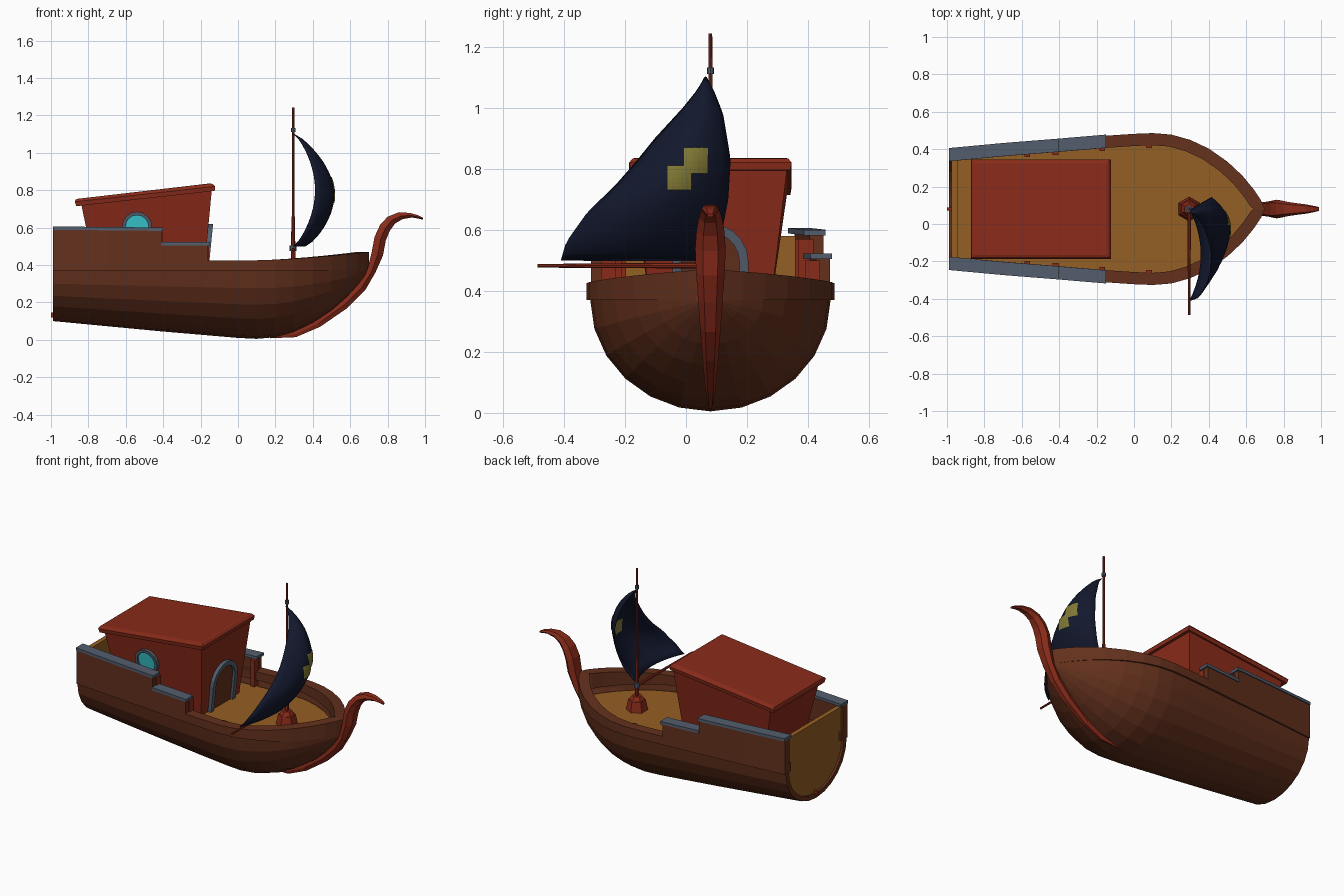
import bpy, bmesh, math
from mathutils import Matrix, Vector

if "Cube" in bpy.data.objects:
    bpy.data.objects.remove(bpy.data.objects["Cube"])

CY = 0.08  # ship centre line

def mat(name, c):
    m = bpy.data.materials.new(name)
    m.diffuse_color = (*c, 1)
    m.use_nodes = True
    m.node_tree.nodes["Principled BSDF"].inputs["Base Color"].default_value = m.diffuse_color
    return m

BROWN = mat("dark_wood", (0.125, 0.030, 0.012))
RED = mat("red_wood", (0.25, 0.024, 0.010))
OCHRE = mat("deck_wood", (0.30, 0.115, 0.018))
IRON = mat("slate", (0.085, 0.11, 0.15))
NAVY = mat("sailcloth", (0.006, 0.009, 0.026))
GLASS = mat("glass", (0.04, 0.60, 0.65))
GOLD = mat("patch_cloth", (0.22, 0.19, 0.035))

def interp(table, x):
    if x <= table[0][0]:
        return table[0][1]
    for (a, p), (b, q) in zip(table, table[1:]):
        if x <= b:
            return p + (q - p) * (x - a) / (b - a)
    return table[-1][1]

def finish(name, bm, m, mirror=False):
    bmesh.ops.remove_doubles(bm, verts=bm.verts, dist=1e-5)
    bmesh.ops.recalc_face_normals(bm, faces=bm.faces)
    me = bpy.data.meshes.new(name)
    bm.to_mesh(me)
    bm.free()
    me.materials.append(m)
    ob = bpy.data.objects.new(name, me)
    bpy.context.collection.objects.link(ob)
    ob.location.y = CY
    if mirror:
        ob.modifiers.new("mirror", 'MIRROR').use_axis = (False, True, False)
    return ob

def loft(name, rings, m, closed=True, caps=True, mirror=False):
    bm = bmesh.new()
    vs = [[bm.verts.new(p) for p in r] for r in rings]
    n = len(rings[0])
    for a, b in zip(vs, vs[1:]):
        for i in range(n if closed else n - 1):
            j = (i + 1) % n
            bm.faces.new((a[i], a[j], b[j], b[i]))
    if caps:
        bm.faces.new(vs[0])
        bm.faces.new(vs[-1])
    return finish(name, bm, m, mirror)

def rod(name, a, b, r1, r2, sides, m):
    a, b = Vector(a), Vector(b)
    d = b - a
    bm = bmesh.new()
    bmesh.ops.create_cone(bm, cap_ends=True, segments=sides, radius1=r1, radius2=r2, depth=d.length,
        matrix=Matrix.Translation((a + b) / 2) @ d.to_track_quat('Z', 'Y').to_matrix().to_4x4())
    return finish(name, bm, m)

# hull lines: half width and keel height along x
XS = [-.99, -.7, -.41, -.15, .0, .1, .2, .3, .4, .5, .58, .64, .68, .70]
WIDTH = [(-.99, .32), (-.7, .347), (-.41, .37), (-.15, .392), (0, .402), (.1, .406), (.2, .398), (.3, .37),
         (.4, .323), (.5, .253), (.58, .178), (.64, .105), (.68, .045), (.70, .0)]
KEEL = [(-.99, .10), (-.41, .045), (0, .01), (.1, .005), (.2, .014), (.3, .042), (.4, .09), (.5, .155),
        (.58, .225), (.64, .29), (.68, .338), (.70, .37)]
W = lambda x: interp(WIDTH, x)

def inset(x, d):
    s = (W(min(x + .02, .7)) - W(x - .02)) / (min(x + .02, .7) - x + .02)
    n = Vector((-s, 1)).normalized()
    return x - n.x * d, max(W(x) - n.y * d, 0)

def section(x, t):
    w = max(W(x) * .97 - t, 0)
    d = max(.37 - interp(KEEL, x) - t, 0)
    return [(x, w * math.cos(k * math.pi / 12), .37 - d * math.sin(k * math.pi / 12)) for k in range(7)]

loft("hull", [section(x, 0) + section(x, .03)[::-1] for x in XS], BROWN, mirror=True)

# side walls that follow the hull outline
def wall(name, x0, x1, lo, hi, out, thick, m):
    rings = []
    for x in [x0] + [x for x in XS if x0 < x < x1] + [x1]:
        (ax, ay), (bx, by) = inset(x, -out), inset(x, thick)
        rings.append([(ax, ay, lo(x)), (ax, ay, hi(x)), (bx, by, hi(x)), (bx, by, lo(x))])
        if x1 < .5:
            rings[-1] = [(x, p[1], p[2]) for p in rings[-1]]
    return loft(name, rings, m, mirror=True)

rise = lambda x: .425 + .045 * (max(x - .1, 0) / .6) ** 1.5
cap = lambda x: .588 - .01 * (x + .99)
wall("gunwale", -.99, .70, lambda x: .37, rise, 0, .065, BROWN)
wall("aft_bulwark", -.99, -.41, lambda x: .42, cap, 0, .045, BROWN)
wall("mid_bulwark", -.41, -.16, lambda x: .42, lambda x: .505, 0, .045, BROWN)
wall("aft_cap", -.99, -.40, cap, lambda x: cap(x) + .018, .006, .065, IRON)
wall("mid_cap", -.41, -.15, lambda x: .504, lambda x: .522, .006, .065, IRON)

# deck and transom
deck = [inset(x, .06) for x in XS]
deck[0] = (-.97, deck[0][1])
loft("deck", [[(x, y, .31), (x, y, .33), (x, 0, .33), (x, 0, .31)] for x, y in deck], OCHRE, mirror=True)
tr = [(0, .58), (.285, .58), (.285, .42)] + [p[1:] for p in section(-.97, .015)]
loft("transom", [[(x, y, z) for y, z in tr] for x in (-.975, -.945)], OCHRE, mirror=True)

# ribs inside the walls
for i, (x, top) in enumerate([(.08, .42), (-.17, .5), (-.42, .57), (-.57, .57)]):
    y = W(x) - .062
    loft(f"rib_{i}", [[(x - .015, y - .018, z), (x + .015, y - .018, z), (x + .015, y + .03, z),
         (x - .015, y + .03, z)] for z in (.32, top)], RED, mirror=True)

# stem with curled prow: inner x,z / outer x,z / half width
STEM = [(.17, .015, .17, .008, .003), (.30, .05, .31, .014, .010), (.42, .11, .44, .07, .018),
        (.55, .21, .585, .17, .027), (.64, .30, .68, .265, .034), (.69, .37, .735, .36, .040),
        (.715, .47, .775, .45, .047), (.73, .55, .79, .53, .05), (.76, .615, .81, .58, .046),
        (.80, .658, .84, .622, .038), (.86, .682, .88, .645, .031), (.92, .678, .93, .654, .024),
        (.965, .665, .965, .648, .016), (.99, .652, .988, .642, .010)]
rings = []
for ax, az, bx, bz, h in STEM:
    mx, mz = ax * .45 + bx * .55, az * .45 + bz * .55
    rings.append([(ax, -h * .7, az), (mx, -h, mz), (bx, -h * .5, bz), (bx, h * .5, bz), (mx, h, mz), (ax, h * .7, az)])
loft("stem_and_prow", rings, RED)
loft("stern_keel_end", [[(x, -.008, .12), (x, .008, .12), (x, .008, .145), (x, -.008, .145)] for x in (-1.0, -.94)], RED)

# cabin and sloping roof
def quad(x0, z0, x1, z1, h):
    return [(x0, -h, z0), (x1, -h, z1), (x1, h, z1), (x0, h, z0)]

loft("cabin", [quad(-.755, .32, -.185, .32, .193), quad(-.838, .725, -.14, .805, .252)], RED)
loft("roof", [quad(-.865, .714, -.125, .796, .262), quad(-.872, .738, -.122, .820, .266),
              quad(-.868, .750, -.135, .833, .256), quad(-.855, .754, -.15, .836, .246)], RED)

# door on the leaning front wall
def arch(r, zs=.495, n=10):
    return [(-r, .33)] + [(-r * math.cos(math.pi * k / n), zs + r * math.sin(math.pi * k / n))
                          for k in range(n + 1)] + [(r, .33)]

lean = lambda z: -.185 + (z - .32) * .1
o, i = arch(.125), arch(.095)
loft("door_frame", [[(lean(z) - .01, y, z), (lean(z) + .022, y, z), (lean(c) + .022, b, c), (lean(c) - .01, b, c)]
     for (y, z), (b, c) in zip(o, i)], IRON)
loft("door", [[(lean(z) + d, y, z) for y, z in arch(.1)] for d in (-.01, .006)], BROWN)

# round window on the near side wall
side = lambda z: -(.193 + (z - .32) * .141)
def circle(r, d, n=16):
    pts = [(-.54 + r * math.cos(2 * math.pi * k / n), .605 + r * math.sin(2 * math.pi * k / n)) for k in range(n)]
    return [(x, side(z) - d, z) for x, z in pts]

fr = [circle(.08, -.005), circle(.08, .018), circle(.061, .018), circle(.061, -.005)]
loft("window_frame", fr + fr[:1], IRON, caps=False)
loft("window_glass", [circle(.063, -.005), circle(.063, .009)], GLASS)

# mast, foot, collars and boom
MX = .295
rod("mast_foot", (MX, 0, .325), (MX, 0, .395), .066, .052, 6, RED)
rod("mast_foot_top", (MX, 0, .395), (MX, 0, .42), .046, .030, 6, RED)
rod("lower_mast", (MX, 0, .41), (MX, 0, .66), .013, .009, 8, RED)
rod("upper_mast", (MX, 0, .66), (MX, 0, 1.243), .0075, .006, 8, RED)
rod("lower_collar", (MX, 0, .475), (MX, 0, .503), .019, .019, 8, IRON)
rod("upper_collar", (MX, 0, 1.11), (MX, 0, 1.132), .012, .012, 8, IRON)
rod("boom", (MX, .01, .483), (MX, -.567, .482), .010, .006, 8, RED)

# billowing sail
LEECH = [(.5, -.41), (.56, -.392), (.66, -.32), (.74, -.235), (.82, -.165), (.9, -.10), (1.0, -.008), (1.06, .04), (1.1, .062)]
LUFF = [(.5, .08), (.6, .118), (.7, .137), (.83, .145), (.98, .12), (1.05, .092), (1.1, .066)]

def sail_point(u, z, off=0):
    a, b = interp(LUFF, z), interp(LEECH, z)
    s = max(math.sin(math.pi * (z - .5) / .6), 0) ** .75
    x = .298 + .115 * s + (.06 * (1.1 - z) / .6 + .068 * s) * 4 * u * (1 - u)
    return (x + off, a + (b - a) * u - CY, z)

N = 24
sail = loft("sail", [[sail_point(k / 12, .5 + .6 * j / N) for k in range(13)] for j in range(N + 1)], NAVY, closed=False, caps=False)
sol = sail.modifiers.new("thickness", 'SOLIDIFY')
sol.thickness, sol.offset = .004, 0
sail.data.shade_smooth()

# square cloth patches on both faces of the sail
for n, (y0, y1, z0, z1) in enumerate([(-.008, .072, .81, .87), (-.008, .072, .785, .81), (-.062, .018, .73, .785), (-.062, -.008, .785, .81)]):
    for tag, off in (("fore", .007), ("aft", -.007)):
        rows = []
        for j in range(5):
            z = z0 + (z1 - z0) * j / 4
            a, b = interp(LUFF, z), interp(LEECH, z)
            rows.append([sail_point((a - (y0 + (y1 - y0) * k / 5)) / (a - b), z, off) for k in range(6)])
        loft(f"sail_patch_{tag}_{n}", rows, GOLD, closed=False, caps=False)
